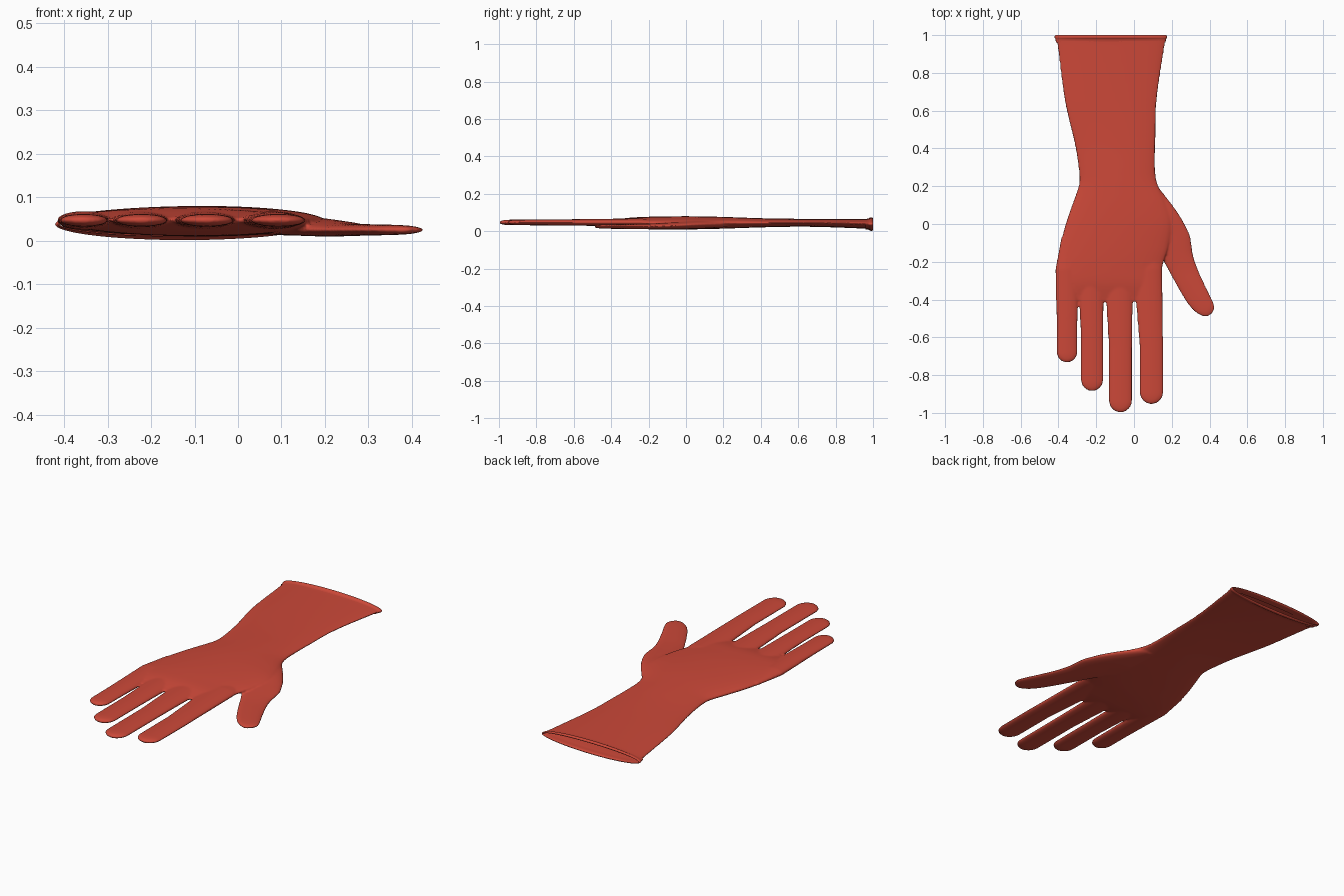
import bpy, bmesh, math

if "Cube" in bpy.data.objects:
    bpy.data.objects.remove(bpy.data.objects["Cube"])

SEG = 64


def smooth_rows(rows, steps=6):
    """Hermite interpolation of (y, x_left, x_right, z_mid, half_height) slices."""
    def slope(i, k):
        a, b = rows[max(i - 1, 0)], rows[min(i + 1, len(rows) - 1)]
        return (b[k] - a[k]) / (b[0] - a[0])
    out = []
    for i in range(len(rows) - 1):
        p, q = rows[i], rows[i + 1]
        d = q[0] - p[0]
        for s in range(steps):
            t = s / steps
            row = [p[0] + d * t]
            for k in range(1, 5):
                row.append((2*t**3 - 3*t**2 + 1) * p[k] + (t**3 - 2*t**2 + t) * d * slope(i, k)
                           + (3*t**2 - 2*t**3) * q[k] + (t**3 - t**2) * d * slope(i + 1, k))
            out.append(row)
    return out + [list(rows[-1])]


def ring(bm, y, xl, xr, z, h):
    c, w = (xl + xr) / 2, (xr - xl) / 2
    return [bm.verts.new((c + w * math.cos(2 * math.pi * i / SEG), y,
                          z + h * math.sin(2 * math.pi * i / SEG))) for i in range(SEG)]


def loft(bm, rows, caps=True):
    rings = [ring(bm, *r) for r in rows]
    for a, b in zip(rings, rings[1:]):
        for i in range(SEG):
            j = (i + 1) % SEG
            bm.faces.new((a[i], a[j], b[j], b[i]))
    if caps:
        bm.faces.new(rings[0][::-1])
        bm.faces.new(rings[-1])


def finger(bm, base, mid, tip_y):
    """Straight finger with a round tip; base and mid are (y, x_left, x_right)."""
    r = (mid[2] - mid[1]) / 2
    c = (mid[2] + mid[1]) / 2
    rows = [(base[0] + 0.17, c - 0.03, c + 0.03, 0.046, 0.012),
            (*base, 0.047, 0.021), (*mid, 0.047, 0.0165)]
    for k in range(9):
        a = k / 8 * math.radians(84)
        w = r * math.cos(a)
        rows.append((tip_y + r * (1 - math.sin(a)), c - w, c + w, 0.047,
                     0.0145 * math.cos(a) ** 0.7))
    loft(bm, rows)


def finish(name, bm):
    bmesh.ops.recalc_face_normals(bm, faces=bm.faces)
    me = bpy.data.meshes.new(name)
    bm.to_mesh(me)
    bm.free()
    ob = bpy.data.objects.new(name, me)
    bpy.context.collection.objects.link(ob)
    me.materials.append(red)
    bpy.ops.object.select_all(action='DESELECT')
    ob.select_set(True)
    bpy.context.view_layer.objects.active = ob
    return ob


red = bpy.data.materials.new("red_rubber")
red.diffuse_color = (0.60, 0.065, 0.04, 1)
red.use_nodes = True
red.node_tree.nodes["Principled BSDF"].inputs["Base Color"].default_value = red.diffuse_color

# sleeve, wrist and palm
bm = bmesh.new()
loft(bm, smooth_rows([
    (1.00, -0.420, 0.172, 0.038, 0.030),
    (0.95, -0.406, 0.163, 0.040, 0.026),
    (0.65, -0.366, 0.120, 0.045, 0.021),
    (0.42, -0.313, 0.113, 0.045, 0.024),
    (0.27, -0.290, 0.113, 0.045, 0.029),
    (0.21, -0.291, 0.125, 0.045, 0.031),
    (0.10, -0.328, 0.175, 0.045, 0.034),
    (0.00, -0.362, 0.200, 0.045, 0.035),
    (-0.13, -0.395, 0.180, 0.045, 0.034),
    (-0.23, -0.412, 0.150, 0.046, 0.030),
    (-0.32, -0.412, 0.148, 0.047, 0.023),
    (-0.41, -0.370, 0.130, 0.047, 0.006)]))

# thumb
loft(bm, smooth_rows([
    (0.22, 0.020, 0.110, 0.040, 0.018),
    (0.06, 0.000, 0.232, 0.035, 0.022),
    (-0.05, 0.050, 0.292, 0.030, 0.019),
    (-0.10, 0.090, 0.303, 0.028, 0.018),
    (-0.17, 0.140, 0.314, 0.026, 0.016),
    (-0.24, 0.180, 0.338, 0.025, 0.014),
    (-0.32, 0.223, 0.374, 0.025, 0.013),
    (-0.40, 0.270, 0.413, 0.025, 0.012),
    (-0.44, 0.299, 0.426, 0.025, 0.011),
    (-0.47, 0.330, 0.416, 0.025, 0.009),
    (-0.488, 0.362, 0.394, 0.025, 0.005)]))

# little, ring, middle and index fingers
finger(bm, (-0.24, -0.416, -0.293), (-0.55, -0.409, -0.300), -0.733)
finger(bm, (-0.28, -0.295, -0.160), (-0.60, -0.281, -0.163), -0.884)
finger(bm, (-0.28, -0.155, -0.005), (-0.65, -0.133, -0.010), -0.997)
finger(bm, (-0.24, -0.003, 0.149), (-0.65, 0.030, 0.155), -0.953)

# fuse everything into one skin, soften it, and open the cuff end
glove = finish("glove_skin", bm)
glove.data.remesh_voxel_size = 0.006
bpy.ops.object.voxel_remesh()
bm = bmesh.new()
bm.from_mesh(glove.data)
for _ in range(4):
    bmesh.ops.smooth_vert(bm, verts=bm.verts, factor=0.5,
                          use_axis_x=True, use_axis_y=True, use_axis_z=True)
bmesh.ops.delete(bm, geom=[v for v in bm.verts if v.co.y > 0.972], context='VERTS')
bm.to_mesh(glove.data)
bm.free()
bpy.ops.object.shade_smooth()

# flared rolled rim around the open cuff
bm = bmesh.new()
rim = [(0.960, -0.001), (0.975, 0.001)]
for k in range(13):
    a = math.radians(-70 + k * 20)
    rim.append((0.990 + 0.010 * math.sin(a), 0.001 + 0.007 * math.cos(a)))
rim += [(0.975, -0.004), (0.960, -0.005)]
loft(bm, [(y, -0.414 - 0.8 * o, 0.168 + 0.8 * o, 0.038, 0.0285 + o) for y, o in rim], caps=False)
finish("cuff_rim", bm)
bpy.ops.object.shade_smooth()
